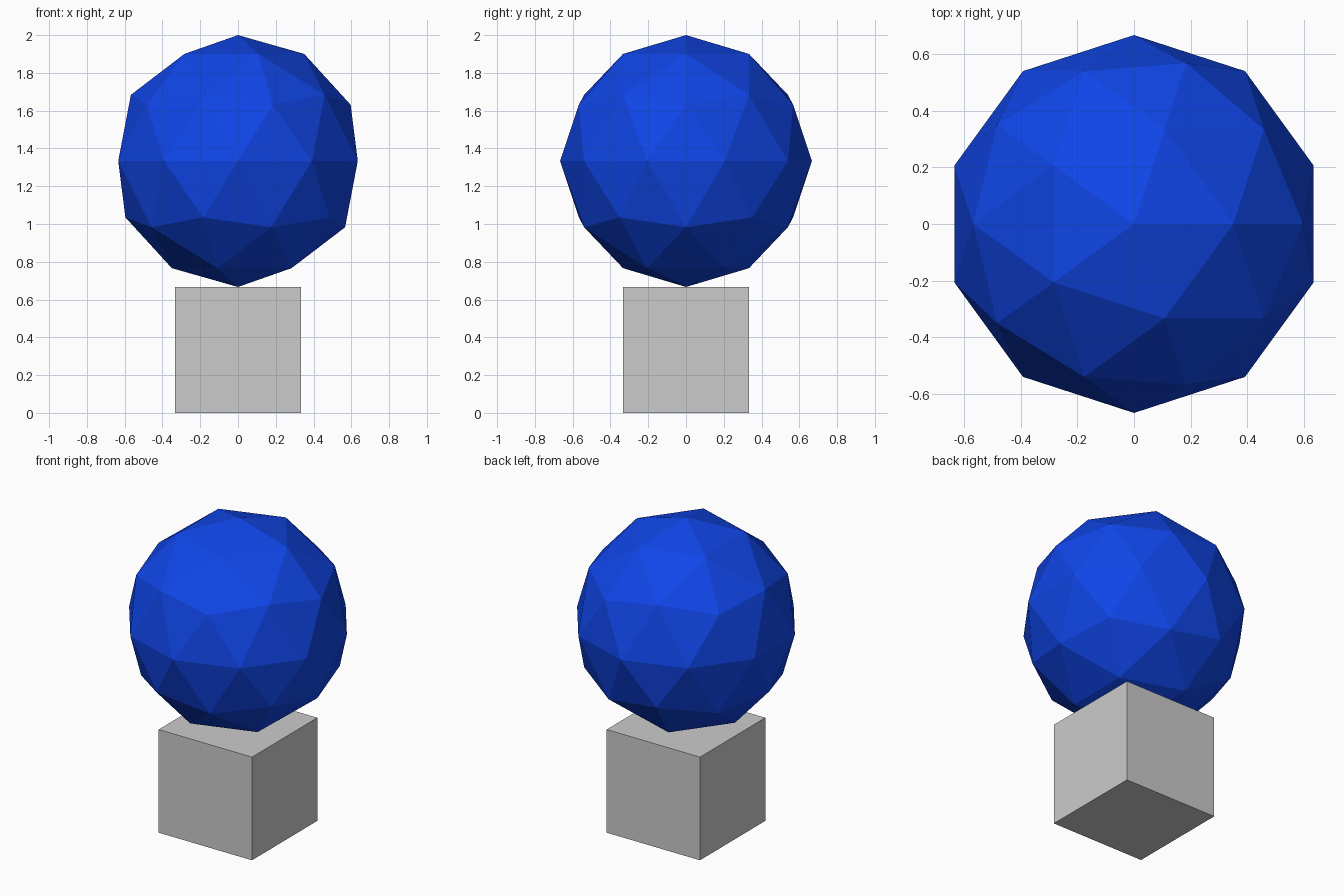
import bpy

if "Cube" in bpy.data.objects:
    bpy.data.objects.remove(bpy.data.objects["Cube"])

SIZE = 2 / 3  # cube edge and ball radius

# Grey cube base
bpy.ops.mesh.primitive_cube_add(size=SIZE, location=(0, 0, SIZE / 2))
bpy.context.object.name = "base_cube"

# Blue faceted ball balanced on the cube
bpy.ops.mesh.primitive_ico_sphere_add(subdivisions=2, radius=SIZE, location=(0, 0, 2 * SIZE))
ball = bpy.context.object
ball.name = "faceted_ball"
blue = bpy.data.materials.new("blue")
blue.diffuse_color = (0.005, 0.06, 0.8, 1)
blue.use_nodes = True
blue.node_tree.nodes["Principled BSDF"].inputs["Base Color"].default_value = blue.diffuse_color
ball.data.materials.append(blue)
